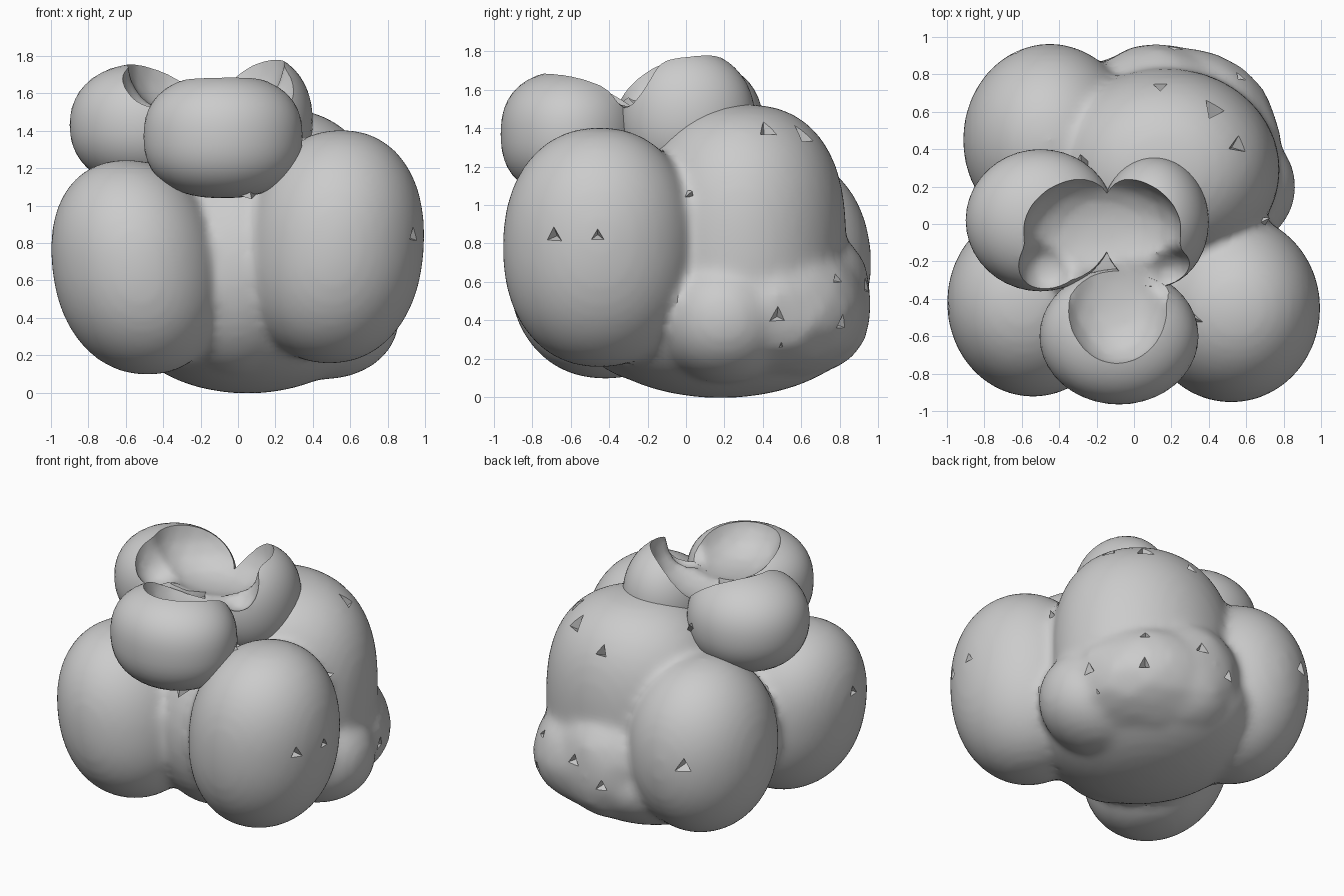
import bpy, bmesh, math, random
from mathutils import Vector

random.seed(4)
cube = bpy.data.objects.get("Cube")
if cube:
    bpy.data.objects.remove(cube, do_unlink=True)

# Single grey clay colour
clay = bpy.data.materials.new("grey_clay")
clay.use_nodes = True
clay.diffuse_color = (0.6, 0.6, 0.6, 1)
clay.node_tree.nodes["Principled BSDF"].inputs["Base Color"].default_value = (0.6, 0.6, 0.6, 1)


def finish(name, bm):
    mesh = bpy.data.meshes.new(name)
    bm.to_mesh(mesh)
    bm.free()
    mesh.materials.append(clay)
    ob = bpy.data.objects.new(name, mesh)
    bpy.context.collection.objects.link(ob)
    return ob


def add_blob(bm, centre, radii, power=2.0, lean=0.0, rough=0.0, detail=4):
    """Rounded lump: boxier in profile as power grows, leaning along x."""
    new = bmesh.ops.create_icosphere(bm, subdivisions=detail, radius=1)["verts"]
    for v in new:
        flat = math.hypot(v.co.x, v.co.y)
        k = (flat ** power + abs(v.co.z) ** power) ** (-1 / power)
        k *= 1 + random.uniform(-rough, rough)
        v.co = Vector([c + r * k * p for c, r, p in zip(centre, radii, v.co)])
        v.co.x += lean * (v.co.z - centre[2])


def add_spike(bm, location, direction, radius, length):
    """Three-sided wedge centred on a surface point."""
    new = bmesh.ops.create_cone(bm, cap_ends=True, segments=3, radius1=radius,
                                radius2=0.002, depth=length)["verts"]
    turn = Vector(direction).to_track_quat('Z', 'Y').to_matrix()
    bmesh.ops.rotate(bm, verts=new, matrix=turn)
    bmesh.ops.translate(bm, verts=new, vec=location)


def bake(ob):
    """Apply all modifiers of an object."""
    dg = bpy.context.evaluated_depsgraph_get()
    mesh = bpy.data.meshes.new_from_object(ob.evaluated_get(dg))
    ob.modifiers.clear()
    ob.data = mesh


def carve(ob, cutter):
    mod = ob.modifiers.new("cut", 'BOOLEAN')
    mod.operation = 'DIFFERENCE'
    mod.solver = 'EXACT'
    mod.use_self = True
    mod.object = cutter
    bake(ob)


def fuse(ob, voxel, rounds):
    """Melt overlapping lumps into one softly blended skin."""
    mod = ob.modifiers.new("skin", 'REMESH')
    mod.mode = 'VOXEL'
    mod.voxel_size = voxel
    mod = ob.modifiers.new("soften", 'SMOOTH')
    mod.iterations = rounds
    bake(ob)


# Body: large lobes, low lumps around the back left, all blended together
lumps = [
    ((0.165, 0.29, 0.80), (0.615, 0.545, 0.725), 2.5, 0.0, 0.0),    # central mass
    ((0.52, -0.45, 0.78), (0.475, 0.505, 0.625), 2.2, 0.05, 0.0),   # front left lobe
    ((-0.54, -0.42, 0.67), (0.455, 0.505, 0.575), 2.2, -0.10, 0.0),  # front right lobe
    ((-0.45, 0.45, 0.70), (0.465, 0.515, 0.59), 2.1, 0.0, 0.0),     # back right lobe
    ((0.05, 0.18, 0.40), (0.66, 0.74, 0.405), 2.0, 0.0, 0.0),       # base
    ((0.0, -0.21, 0.66), (0.45, 0.46, 0.58), 2.0, 0.0, 0.0),        # front filler
    ((-0.14, -0.12, 1.18), (0.36, 0.40, 0.28), 2.0, 0.0, 0.0),      # neck
    ((0.45, 0.20, 0.41), (0.415, 0.36, 0.34), 2.1, 0.0, 0.0),       # left side lump
    ((0.26, 0.42, 0.46), (0.53, 0.52, 0.37), 2.2, 0.0, 0.02),       # lower back
    ((0.12, 0.62, 0.50), (0.40, 0.345, 0.38), 2.3, 0.0, 0.02),      # back lump
]
bm = bmesh.new()
for centre, radii, power, lean, rough in lumps:
    add_blob(bm, centre, radii, power, lean, rough, 3 if rough else 4)
body = finish("body", bm)
fuse(body, 0.03, 10)

# Chips broken out of the body: place, inward direction, size
chips = [
    ((0.94, -0.69, 0.84), (-0.9, 0.3, 0), 0.10),
    ((0.99, -0.46, 0.84), (-1, 0, 0.1), 0.07),
    ((-0.99, -0.45, 0.86), (1, 0, 0), 0.08),
    ((0.55, 0.42, 1.37), (-0.5, -0.2, -1), 0.09),
    ((0.42, 0.60, 1.34), (-0.3, -0.6, -0.8), 0.10),
    ((0.14, 0.73, 1.28), (0, -0.8, -0.6), 0.08),
    ((0.79, 0.48, 0.42), (-1, -0.1, 0), 0.13),
    ((0.76, 0.50, 0.26), (-1, -0.1, 0.1), 0.10),
    ((0.60, 0.82, 0.38), (-0.7, -0.7, 0), 0.11),
    ((0.58, 0.80, 0.62), (-0.7, -0.7, -0.2), 0.10),
    ((0.22, 0.95, 0.58), (-0.2, -1, 0), 0.12),
    ((0.00, 0.94, 0.45), (0.2, -1, 0), 0.09),
    ((-0.62, 0.90, 0.75), (0.3, -1, 0), 0.09),
]
bm = bmesh.new()
for place, inward, size in chips:
    add_spike(bm, place, inward, size, 0.12)
cutter = finish("chip_cutter", bm)
carve(body, cutter)
bpy.data.objects.remove(cutter, do_unlink=True)

# Hollow shared by the petals, with gaps where the petals part
hollows = [
    ((-0.17, -0.04, 1.85), (0.43, 0.32, 0.38)),    # back bowl
    ((-0.09, -0.38, 1.85), (0.31, 0.39, 0.37)),    # front bowl
    ((-0.46, -0.24, 1.85), (0.17, 0.18, 0.37)),    # right gap
    ((0.18, -0.27, 1.85), (0.16, 0.15, 0.36)),     # left gap
]
bm = bmesh.new()
for centre, radii in hollows:
    add_blob(bm, centre, radii, 2.7, 0.0, 0.0, 3)
hollow = finish("hollow", bm)
fuse(hollow, 0.03, 4)

# Three cupped petals on top
petals = [
    ("right_petal", (-0.50, 0.02, 1.43), (0.40, 0.38, 0.33), 2.2),
    ("left_petal", (0.11, 0.01, 1.45), (0.29, 0.35, 0.36), 2.1),
    ("front_petal", (-0.08, -0.60, 1.37), (0.425, 0.365, 0.33), 2.4),
]
skins = [body]
for name, centre, radii, power in petals:
    bm = bmesh.new()
    add_blob(bm, centre, radii, power)
    petal = finish(name, bm)
    carve(petal, hollow)
    skins.append(petal)
bpy.data.objects.remove(hollow, do_unlink=True)

# Smooth shading with sharp rims and cuts
bpy.ops.object.select_all(action='DESELECT')
for ob in skins:
    ob.select_set(True)
bpy.context.view_layer.objects.active = body
bpy.ops.object.shade_smooth_by_angle(angle=math.radians(30))

# Jagged shards along the seams
shards = [
    ((-0.43, -0.46, 1.19), (-0.4, -0.8, 0.4)),
    ((0.32, -0.50, 1.34), (0.8, -0.4, 0.3)),
    ((0.06, -0.72, 1.06), (0.2, -0.8, -0.4)),
    ((0.68, 0.01, 1.05), (0.8, 0.4, 0.4)),
    ((0.26, 0.22, 1.53), (0.4, 0.6, 0.6)),
    ((-0.28, 0.33, 1.42), (-0.1, 0.7, 0.6)),
    ((-0.55, 0.36, 1.24), (-0.2, 0.9, 0.3)),
]
for i, (place, outward) in enumerate(shards):
    bm = bmesh.new()
    add_spike(bm, place, outward, 0.06, 0.11)
    finish(f"seam_shard_{i + 1}", bm)
